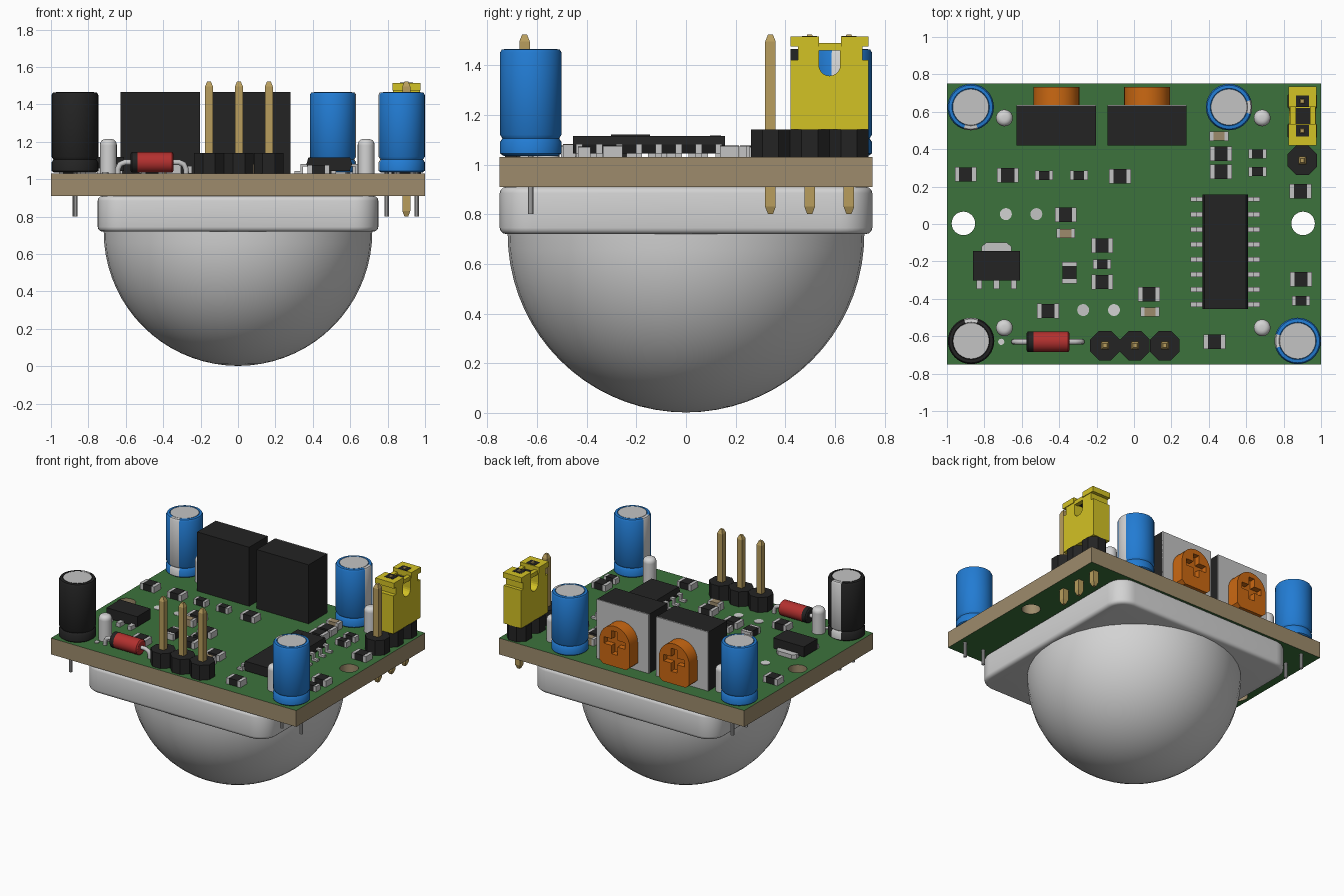
import bpy, bmesh, math
from math import pi, cos, sin
from mathutils import Matrix, Vector

if "Cube" in bpy.data.objects:
    bpy.data.objects.remove(bpy.data.objects["Cube"])


def material(name, r, g, b):
    mat = bpy.data.materials.new(name)
    mat.use_nodes = True
    mat.diffuse_color = (r, g, b, 1)
    shader = next(n for n in mat.node_tree.nodes if n.type == 'BSDF_PRINCIPLED')
    shader.inputs["Base Color"].default_value = (r, g, b, 1)
    return mat


GREEN = material("board green", .045, .17, .045)
TAN = material("board tan", .34, .26, .15)
PALE = material("pale grey plastic", .65, .65, .65)
METAL = material("metal grey", .55, .55, .55)
BLACK = material("black", .017, .017, .017)
BLUE = material("blue", .016, .2, .65)
YELLOW = material("yellow", .65, .54, .018)
ORANGE = material("orange", .6, .14, .006)
RED = material("red", .45, .03, .028)
GOLD = material("pin gold", .48, .34, .11)


def finish(name, bm, mats, smooth=False, rule=None):
    """Turn a bmesh into an object; rule picks a material slot for each face."""
    bmesh.ops.recalc_face_normals(bm, faces=bm.faces)
    if rule:
        for f in bm.faces:
            f.material_index = rule(f)
    mesh = bpy.data.meshes.new(name)
    bm.to_mesh(mesh)
    bm.free()
    ob = bpy.data.objects.new(name, mesh)
    bpy.context.collection.objects.link(ob)
    for m in mats:
        mesh.materials.append(m)
    activate(ob)
    if smooth:
        bpy.ops.object.shade_smooth_by_angle(angle=math.radians(35))
    return ob


def activate(ob):
    bpy.ops.object.select_all(action='DESELECT')
    ob.select_set(True)
    bpy.context.view_layer.objects.active = ob


def boxes(name, spans, mats, rule=None):
    """One object from boxes, each given as (x range, y range, z range)."""
    bm = bmesh.new()
    for span in spans:
        lo, hi = Vector([s[0] for s in span]), Vector([s[1] for s in span])
        mat = Matrix.Translation((lo + hi) / 2) @ Matrix.Diagonal((hi - lo).to_4d())
        bmesh.ops.create_cube(bm, size=1, matrix=mat)
    return finish(name, bm, mats, rule=rule)


def around(c, half):
    return (c - half, c + half)


def lathe(name, profile, mats, at=(0, 0, 0), sides=32, rule=None, smooth=True, turn=0):
    """Closed solid of revolution around z from (radius, height) points."""
    bm = bmesh.new()
    rings = [[bm.verts.new((r * cos(turn + 2 * pi * i / sides), r * sin(turn + 2 * pi * i / sides), z))
              for i in range(sides)] for r, z in profile]
    for a, b in zip(rings, rings[1:]):
        for i in range(sides):
            j = (i + 1) % sides
            bm.faces.new((a[i], a[j], b[j], b[i]))
    bm.faces.new(rings[0])
    bm.faces.new(rings[-1])
    ob = finish(name, bm, mats, smooth, rule)
    ob.location = at
    return ob


def prism(name, points, axis, lo, hi, mats, smooth=False):
    """Extrude a 2D outline along an axis (0 = x, 1 = y, 2 = z)."""
    bm = bmesh.new()

    def place(p):
        co = list(p)
        co.insert(axis, lo)
        return bm.verts.new(co)
    face = bm.faces.new([place(p) for p in points])
    ext = bmesh.ops.extrude_face_region(bm, geom=[face])
    shift = Vector([hi - lo if i == axis else 0 for i in range(3)])
    bmesh.ops.translate(bm, vec=shift, verts=[v for v in ext['geom'] if isinstance(v, bmesh.types.BMVert)])
    return finish(name, bm, mats, smooth)


def cut(ob, cutter):
    mod = ob.modifiers.new("cut", 'BOOLEAN')
    mod.operation, mod.object, mod.solver = 'DIFFERENCE', cutter, 'EXACT'
    activate(ob)
    bpy.ops.object.modifier_apply(modifier=mod.name)
    bpy.data.objects.remove(cutter)


def arc(cx, cy, r, start, end, steps):
    return [(cx + r * cos(start + (end - start) * i / steps),
             cy + r * sin(start + (end - start) * i / steps)) for i in range(steps + 1)]


TOP, UNDER = 1.03, .91

# Circuit board with two mounting holes, green on its broad faces
board = boxes("circuit_board", [((-1, 1), (-.75, .75), (UNDER, TOP))], [GREEN, TAN])
for x in (-.912, .904):
    cut(board, lathe("hole_cutter", [(.063, .8), (.063, 1.2)], [TAN], (x, .003, 0)))
for p in board.data.polygons:
    p.material_index = 0 if abs(p.normal.z) > .9 else 1

# Lens base and dome
outline = []
for k, (sx, sy) in enumerate([(1, 1), (-1, 1), (-1, -1), (1, -1)]):
    outline += arc(sx * .62, sy * .62, .13, k * pi / 2, (k + 1) * pi / 2, 8)
base = prism("lens_base", outline, 2, .72, UNDER, [PALE])
bev = base.modifiers.new("rounded_rim", 'BEVEL')
bev.width, bev.segments, bev.limit_method, bev.angle_limit = .025, 3, 'ANGLE', math.radians(60)
activate(base)
bpy.ops.object.modifier_apply(modifier=bev.name)
bpy.ops.object.shade_smooth_by_angle(angle=math.radians(40))
lathe("lens_dome", [(max(p[0], .004), p[1]) for p in arc(0, .72, .718, -pi / 2, 0, 18)],
      [PALE], sides=40)

# Lens pegs and flush peg ends
for x in (-.693, .685):
    for y in (-.555, .567):
        lathe("lens_peg", [(.045, UNDER), (.045, 1.18)] + arc(.015, 1.185, .03, 0, pi / 2, 4),
              [PALE], (x, y, 0), 20)
for x, y, mat in [(-.685, .053, PALE), (-.522, .053, METAL), (-.272, -.46, METAL), (-.107, -.46, PALE)]:
    lathe("peg_end", [(.032, UNDER), (.032, TOP + .003)], [mat], (x, y, 0), 20)


# Electrolytic capacitors with a pale side stripe
def capacitor(x, y, mat, stripe):
    def rule(f):
        c = f.calc_center_median()
        if c.z > 1.464 and c.xy.length < .01:
            return 2
        off = (math.atan2(c.y, c.x) - stripe + pi) % (2 * pi) - pi
        return 1 if abs(off) < .36 and c.z > TOP + .01 else 0
    lathe("capacitor", [(.11, 1.035), (.124, 1.045), (.124, 1.09), (.114, 1.105), (.124, 1.12),
                        (.124, 1.45), (.117, 1.463), (.1, 1.465), (.098, 1.461), (.096, 1.465)],
          [mat, PALE, METAL], (x, y, 0), 40, rule)
    for s in (-.08, .08):
        lathe("capacitor_lead", [(.012, .8), (.012, 1.04)], [METAL],
              (x + s * cos(stripe), y + s * sin(stripe), 0), 10)


capacitor(-.873, .625, BLUE, -pi / 2)
capacitor(.508, .625, BLUE, 0)
capacitor(.875, -.625, BLUE, pi)
capacitor(-.871, -.625, BLACK, pi / 2)

# Trimmers: black body, grey back plate, slotted orange knob
for x in (-.415, .07):
    boxes("trimmer_body", [(around(x, .212), (.42, .632), (TOP, 1.465))], [BLACK])
    boxes("trimmer_plate", [(around(x, .212), (.63, .637), (TOP, 1.465))], [METAL])
    arch = arc(x, 1.235, .123, 0, pi, 16) + [(x - .123, 1.085), (x - .095, 1.06),
                                            (x + .095, 1.06), (x + .123, 1.085)]
    knob = prism("trimmer_knob", arch, 1, .63, .732, [ORANGE])
    for w, h in ((.085, .024), (.024, .085)):
        cut(knob, boxes("slot_cutter", [(around(x, w), (.69, .8), around(1.235, h))], [ORANGE]))
    activate(knob)
    bpy.ops.object.shade_smooth_by_angle(angle=math.radians(35))


# Pin headers
def header_pin(x, y):
    lathe("header_block", [(.0855, TOP), (.0855, 1.14)], [BLACK], (x, y, 0), 8, smooth=False, turn=pi / 8)
    lathe("header_pin", [(.014, .8), (.03, .83), (.03, 1.495), (.014, 1.523)],
          [GOLD], (x, y, 0), 4, smooth=False, turn=pi / 4)


for i in range(3):
    header_pin(-.155 + i * .16, -.65)
    header_pin(.9, .34 + i * .158)

# Jumper cap over two pins
notch = [(.62, 1.475)] + arc(.578, 1.4, .043, 0, -pi, 10) + [(.535, 1.475)]
body = [(.42, 1.14), (.735, 1.14), (.735, 1.42), (.71, 1.42), (.71, 1.475)] + notch
prism("jumper_body", body + [(.45, 1.475), (.45, 1.42), (.42, 1.42)], 0, .83, .972, [YELLOW])
boxes("jumper_rim", [((.825, .977), (.42, .535), (1.475, 1.515)), ((.825, .977), (.625, .735), (1.475, 1.515)),
                     ((.835, .865), (.53, .63), (1.46, 1.49)), ((.94, .97), (.53, .63), (1.46, 1.49))], [YELLOW])
boxes("jumper_contact", [((.865, .94), (.53, .63), (1.465, 1.475))], [BLACK])
boxes("jumper_opening", [(around(.9, .035), around(y, .03), (1.513, 1.517)) for y in (.498, .656)], [BLACK])

# Diode lying on bent leads
diode = lathe("diode", [(.045, -.115), (.055, -.108), (.055, -.078), (.055, .108), (.045, .115)], [RED, BLACK],
              (-.46, -.63, 1.09), 24, lambda f: 1 if f.calc_center_median().z < -.085 else 0)
diode.rotation_euler.y = pi / 2
for s in (-1, 1):
    curve = bpy.data.curves.new("diode_lead", 'CURVE')
    curve.dimensions, curve.bevel_depth, curve.bevel_resolution = '3D', .015, 2
    path = [(.1, 1.09), (.145, 1.09), (.17, 1.08), (.182, 1.055), (.182, .95)]
    spline = curve.splines.new('POLY')
    spline.points.add(len(path) - 1)
    for point, (d, z) in zip(spline.points, path):
        point.co = (-.46 + s * d, -.63, z, 1)
    curve.materials.append(METAL)
    lead = bpy.data.objects.new("diode_lead", curve)
    bpy.context.collection.objects.link(lead)
    activate(lead)
    bpy.ops.object.convert(target='MESH')
lathe("solder_dot", [(.017, TOP), (.017, TOP + .008)], [PALE], (-.71, -.63, 0), 12)

# Main chip with eight gull-wing legs on each side
cx = .488
prism("chip_body", [(cx + a, z) for a, z in [(-.11, 1.045), (.11, 1.045), (.122, 1.08), (.112, 1.115),
                                             (-.112, 1.115), (-.122, 1.08)]], 1, -.455, .158, [BLACK])
legs = []
for i in range(8):
    y = around(.132 - i * .0803, .013)
    for s in (-1, 1):
        for a, b, lo, hi in [(.11, .152, 1.068, 1.082), (.14, .154, 1.035, 1.082), (.14, .186, TOP, 1.045)]:
            legs.append((sorted((cx + s * a, cx + s * b)), y, (lo, hi)))
boxes("chip_legs", legs, [METAL])
lathe("chip_mark", [(.022, 1.11), (.022, 1.117)], [BLACK], (.425, .118, 0), 16)

# Regulator with a wide tab and three legs
boxes("regulator_body", [((-.86, -.61), (-.302, -.145), (1.045, 1.12))], [BLACK])
boxes("regulator_legs", [(around(-.735 + k * .092, .015), (-.348, -.29), (TOP, 1.06)) for k in (-1, 0, 1)], [METAL])
prism("regulator_tab", [(-.815, -.15), (-.655, -.15), (-.655, -.12), (-.68, -.1), (-.79, -.1), (-.815, -.12)],
      2, TOP, 1.06, [METAL])


# Surface-mount chips: metal ends with a coloured middle
def smd(name, x, y, mat, length=.058, width=.039, height=.045, upright=False):
    def span(lo, hi, w, z):
        along, across = (lo, hi), (-w, w)
        sx, sy = (across, along) if upright else (along, across)
        return [(x + sx[0], x + sx[1]), (y + sy[0], y + sy[1]), (TOP, z)]
    mid = length * .6
    boxes(name + "_ends", [span(-length, -mid, width, TOP + height),
                           span(mid, length, width, TOP + height)], [METAL])
    boxes(name + "_middle", [span(-mid, mid, width * .98, TOP + height + .002)], [mat])


for x, y in [(-.9, .265), (-.675, .26), (-.075, .255), (-.365, .05), (-.17, -.115), (-.17, -.31), (.08, -.375),
             (-.46, -.465), (.43, -.63), (.89, .175), (.893, -.295), (.465, .375), (.465, .28)]:
    smd("resistor", x, y, BLACK)
smd("resistor", -.345, -.26, BLACK, upright=True)
for x, y in [(-.48, .26), (-.295, .26), (-.17, -.215), (.893, -.41), (.66, .375), (.66, .28)]:
    smd("small_resistor", x, y, BLACK, .048, .025, .04)
for x, y in [(-.365, -.05), (.085, -.47), (.455, .47)]:
    smd("ceramic_capacitor", x, y, TAN, .05, .025, .05)
